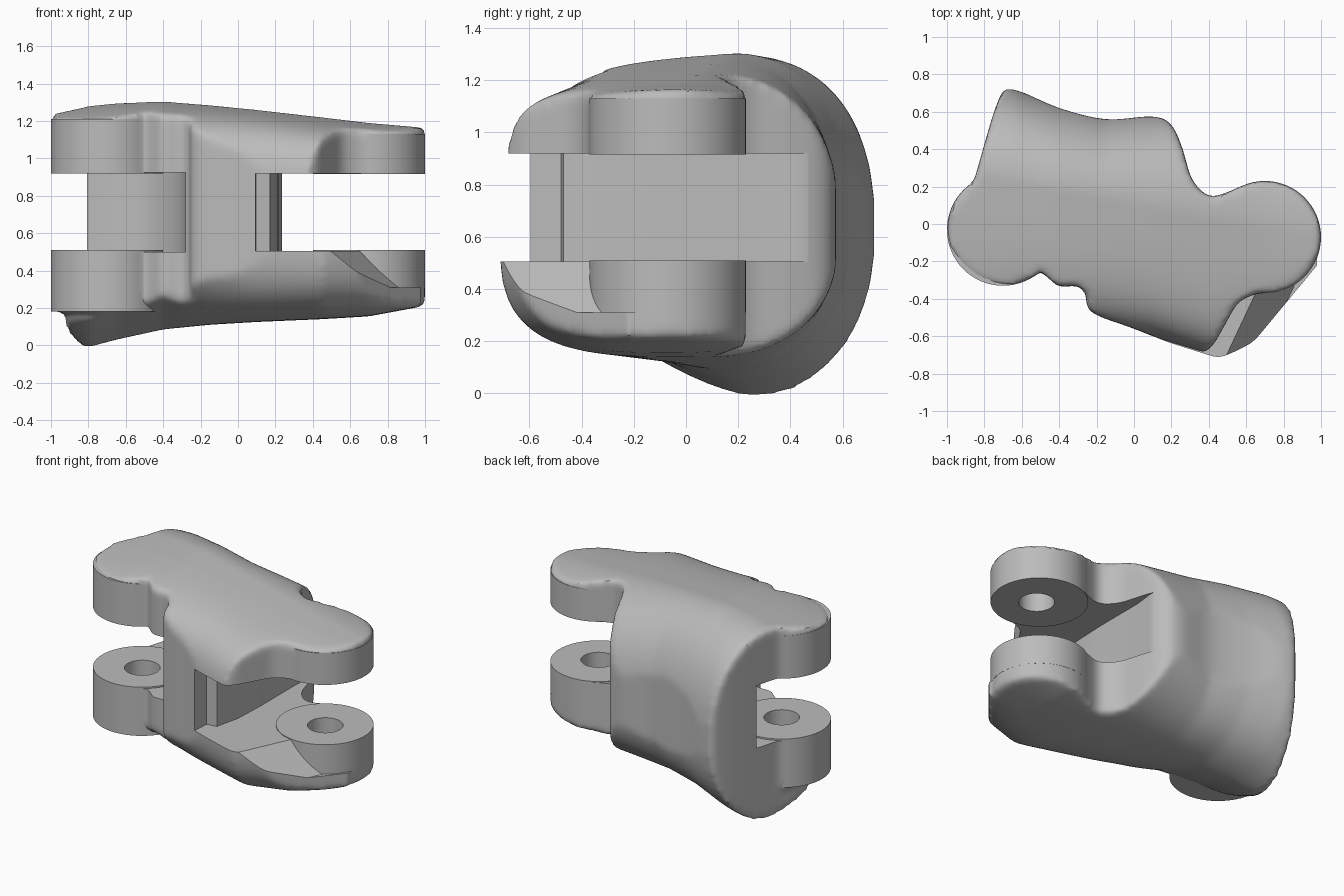
import bpy, bmesh, math
from mathutils import Vector

cube = bpy.data.objects.get("Cube")
if cube:
    bpy.data.objects.remove(cube, do_unlink=True)

grey = bpy.data.materials.new("plain_grey")
grey.use_nodes = True
grey.diffuse_color = (0.5, 0.5, 0.5, 1)
grey.node_tree.nodes["Principled BSDF"].inputs["Base Color"].default_value = (0.5, 0.5, 0.5, 1)

LEFT_PIN, RIGHT_PIN = (-0.70, -0.03), (0.70, -0.07)
helpers = []


def finish(name, bm, helper=False):
    bmesh.ops.recalc_face_normals(bm, faces=bm.faces)
    mesh = bpy.data.meshes.new(name)
    bm.to_mesh(mesh)
    bm.free()
    mesh.materials.append(grey)
    ob = bpy.data.objects.new(name, mesh)
    bpy.context.collection.objects.link(ob)
    if helper:
        ob.hide_render = True
        helpers.append(ob)
    return ob


def bridge(bm, rings):
    """Skin closed rings of equal length and cap both ends."""
    loops = [[bm.verts.new(p) for p in ring] for ring in rings]
    n = len(loops[0])
    for a, b in zip(loops, loops[1:]):
        for i in range(n):
            bm.faces.new((a[i], a[(i + 1) % n], b[(i + 1) % n], b[i]))
    bm.faces.new(loops[0])
    bm.faces.new(loops[-1])


def prism(name, points, z0, z1, helper=True):
    bm = bmesh.new()
    bridge(bm, [[(x, y, z) for x, y in points] for z in (z0, z1)])
    return finish(name, bm, helper)


def circle(centre, r, n=64):
    return [(centre[0] + r * math.cos(math.tau * i / n),
             centre[1] + r * math.sin(math.tau * i / n)) for i in range(n)]


def spline(pts, steps=5):
    """Closed smooth curve through the points."""
    out, n = [], len(pts)
    for i in range(n):
        a, b, c, d = [Vector(pts[(i + k - 1) % n]) for k in range(4)]
        for s in range(steps):
            t = s / steps
            p = b + (c - a) * t / 2 + (a * 2 - b * 5 + c * 4 - d) * t * t / 2 \
                + (b * 3 - a - c * 3 + d) * t ** 3 / 2
            out.append(tuple(p))
    return out


def apply_all(ob):
    bpy.ops.object.select_all(action='DESELECT')
    ob.select_set(True)
    bpy.context.view_layer.objects.active = ob
    for mod in list(ob.modifiers):
        bpy.ops.object.modifier_apply(modifier=mod.name)


def boolean(ob, other, operation):
    mod = ob.modifiers.new(operation, 'BOOLEAN')
    mod.operation, mod.object, mod.solver = operation, other, 'EXACT'
    apply_all(ob)


def smooth(ob):
    apply_all(ob)
    bpy.ops.object.shade_smooth_by_angle(angle=math.radians(35))


def lerp(table, x, k):
    """Smoothly blended column k of the table at x."""
    for a, b in zip(table, table[1:]):
        if x <= b[0]:
            t = max(0, (x - a[0]) / (b[0] - a[0]))
            return a[k] + (b[k] - a[k]) * t
    return table[-1][k]


# Plan outline of the shell
outline = [(-.92, .02), (-.85, .25), (-.73, .65), (-.65, .72), (-.4, .62), (-.15, .56),
           (.1, .575), (.2, .53), (.26, .4), (.31, .24), (.4, .15), (.5, .17), (.6, .21),
           (.72, .2), (.9, -.1), (.8, -.3), (.72, -.355), (.62, -.385), (.55, -.43),
           (.48, -.55), (.41, -.66), (.32, -.68), (0, -.56), (-.23, -.47), (-.26, -.37),
           (-.31, -.33), (-.4, -.335), (-.48, -.27), (-.6, -.2), (-.86, -.1)]
body = prism("shell", spline(outline), -0.2, 1.5, helper=False)
for pin, base in ((LEFT_PIN, 0.18), (RIGHT_PIN, -0.2)):
    boolean(body, prism("hinge_disc", circle(pin, 0.3), base, 1.5), 'UNION')

# Lower lip reaching forward below the right hinge
lip = [(.2, -.5), (.3, -.66), (.4, -.71), (.48, -.72), (.56, -.69), (.64, -.63),
       (.98, -.22), (.9, 0), (.6, 0)]
boolean(body, prism("lip", lip, -0.2, 0.7), 'UNION')

# Rounded envelope: x, front y, back y, bottom z, top z, lower front exponent
stations = [(-1.05, -.6, .75, .1, 1.255, 1.4), (-.92, -.6, .74, .02, 1.265, 1.4),
            (-.8, -.6, .73, -.01, 1.28, 1.4), (-.65, -.59, .725, .03, 1.295, 1.45),
            (-.4, -.58, .64, .085, 1.305, 1.7), (-.15, -.57, .58, .11, 1.285, 2.4),
            (.1, -.61, .59, .125, 1.26, 3.0), (.45, -.72, .6, .14, 1.22, 3.3),
            (.7, -.63, .6, .155, 1.19, 3.3), (1.05, -.42, .6, .22, 1.16, 3.3)]
rings = []
for i in range(43):
    x = -1.05 + i * 0.05
    front, back, low, top, n_low = [lerp(stations, x, k) for k in range(1, 6)]
    crease, mid, ring = 0.25 - 0.19 * (x + 0.85), 0.63, []
    for j in range(72):
        a = math.tau * (j + 0.5) / 72
        c, s = math.cos(a), math.sin(a)
        n = 2.3 if c > 0 else (4.3 if s > 0 else n_low)
        dy = math.copysign(abs(c) ** (2 / n), c) * (back - crease if c > 0 else crease - front)
        dz = math.copysign(abs(s) ** (2 / n), s) * (top - mid if s > 0 else mid - low)
        # The top falls gently towards the front
        dz += 0.09 * min(0, dy) * max(0, s)
        ring.append((x, crease + dy, mid + dz))
    rings.append(ring)
bm = bmesh.new()
bridge(bm, rings)
boolean(body, finish("envelope", bm, True), 'INTERSECT')

# Soften the shell edges
remesh = body.modifiers.new("remesh", 'REMESH')
remesh.mode, remesh.voxel_size = 'VOXEL', 0.02
soften = body.modifiers.new("soften", 'SMOOTH')
soften.factor, soften.iterations = 0.5, 8
apply_all(body)

# Hinge slots
right_slot = [(.07, -1), (.1, -.48), (.17, -.47), (.21, -.3), (.22, -.07), (.22, .3),
              (.235, .42), (.24, .7), (1.2, .7), (1.2, -1)]
left_slot = [(-1.2, .4), (-.7, .4), (-.54, .37), (-.4, .28), (-.31, .14), (-.28, 0),
             (-.28, -.41), (-.4, -.6), (-1.2, -.6)]
boolean(body, prism("right_slot", right_slot, 0.505, 0.92), 'DIFFERENCE')
boolean(body, prism("left_slot", left_slot, 0.5, 0.925), 'DIFFERENCE')

# Sloped relief cut on the lip
bm = bmesh.new()
for z, x, y in ((0.31, 0.88, -0.28), (0.6, 0.53, -0.43)):
    for t in (-2, 1.6):
        px, py = x + 0.15 * t, y + 0.32 * t
        bm.verts.new((px, py, z))
        bm.verts.new((1.6, py, z))
bmesh.ops.convex_hull(bm, input=bm.verts)
boolean(body, finish("relief", bm, True), 'DIFFERENCE')

# Hinge lugs with blind pin holes
parts = [body]
for side, pin, spans in (("left", LEFT_PIN, ((.18, .51), (.92, 1.21))),
                         ("right", RIGHT_PIN, ((.31, .51), (.915, 1.13)))):
    hole_centre = (pin[0] + 0.012, pin[1] - 0.012)
    hole = prism(side + "_pin_hole", circle(hole_centre, 0.11, 48), 0.36, 1.05)
    boolean(body, hole, 'DIFFERENCE')
    for level, (z0, z1) in zip(("lower", "upper"), spans):
        lug = prism(f"{side}_{level}_lug", circle(pin, 0.3), z0, z1, helper=False)
        boolean(lug, hole, 'DIFFERENCE')
        parts.append(lug)

for ob in parts:
    smooth(ob)
for ob in helpers:
    bpy.data.objects.remove(ob, do_unlink=True)
